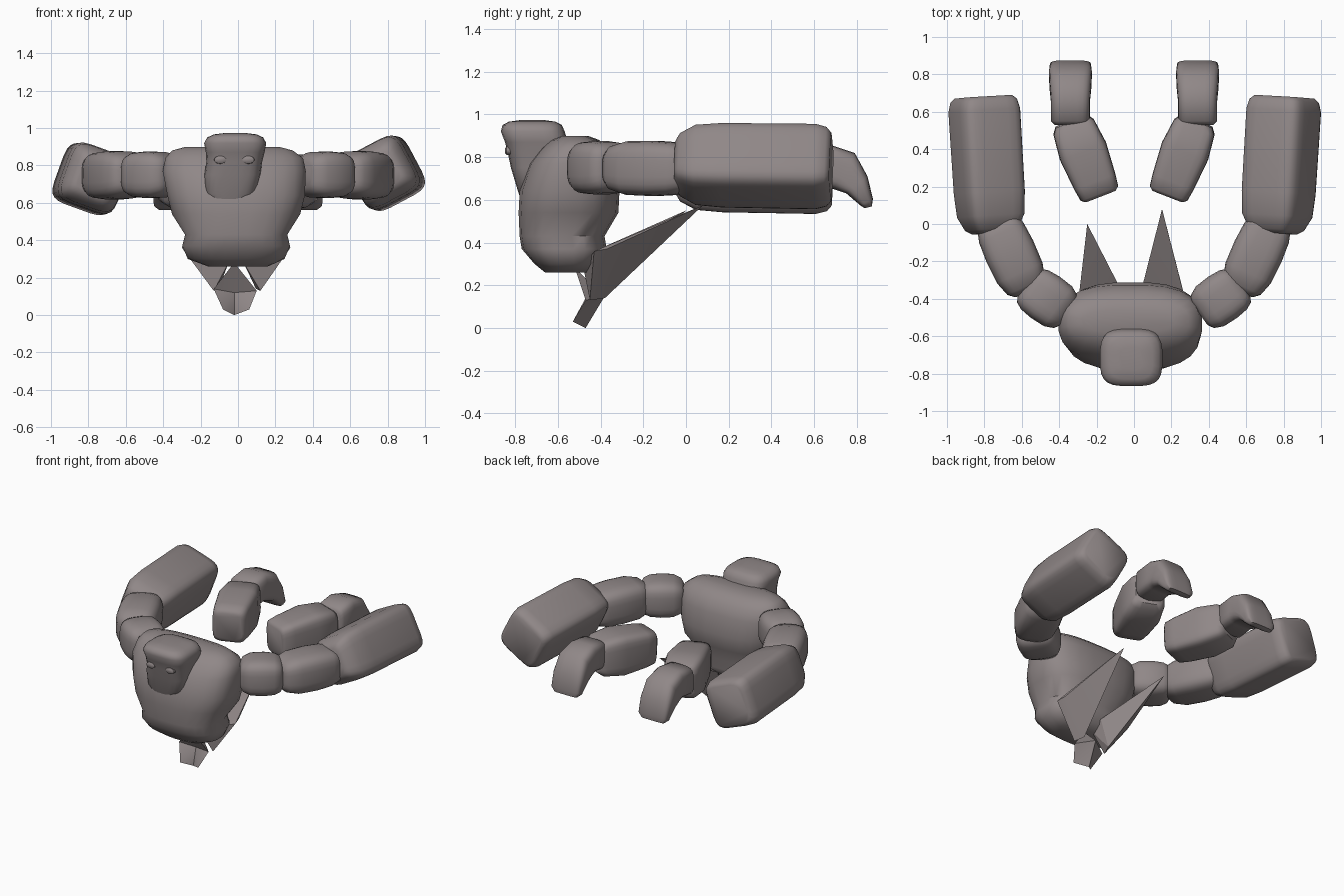
import bpy, bmesh, math
from mathutils import Vector

old = bpy.data.objects.get("Cube")
if old:
    bpy.data.objects.remove(old)

stone = bpy.data.materials.new("warm_grey_stone")
stone.use_nodes = True
COLOUR = (0.28, 0.245, 0.245, 1)
stone.diffuse_color = COLOUR
stone.node_tree.nodes["Principled BSDF"].inputs["Base Color"].default_value = COLOUR


def finish(name, bm, angle=50):
    bmesh.ops.recalc_face_normals(bm, faces=bm.faces)
    mesh = bpy.data.meshes.new(name)
    bm.to_mesh(mesh)
    bm.free()
    mesh.materials.append(stone)
    ob = bpy.data.objects.new(name, mesh)
    bpy.context.collection.objects.link(ob)
    bpy.ops.object.select_all(action='DESELECT')
    ob.select_set(True)
    bpy.context.view_layer.objects.active = ob
    bpy.ops.object.shade_smooth_by_angle(angle=math.radians(angle))


def loft(name, rings, power=4, side=1, count=24):
    """Skin rounded-square rings, each given as centre and two half axes."""
    bm = bmesh.new()
    loops = []
    for centre, u, v in rings:
        loop = []
        for i in range(count):
            a = math.tau * (i + 0.5) / count
            c, s = math.cos(a), math.sin(a)
            p = (Vector(centre)
                 + Vector(u) * math.copysign(abs(c) ** (2 / power), c)
                 + Vector(v) * math.copysign(abs(s) ** (2 / power), s))
            loop.append(bm.verts.new((p.x * side, p.y, p.z)))
        loops.append(loop)
    for a, b in zip(loops, loops[1:]):
        for i in range(count):
            j = (i + 1) % count
            bm.faces.new((a[i], a[j], b[j], b[i]))
    bm.faces.new(loops[0])
    bm.faces.new(loops[-1])
    finish(name, bm)


def upright(name, table, power):
    """Stack level rings: z, centre x, centre y, half width, half depth."""
    loft(name, [((x, y, z), (w, 0, 0), (0, d, 0)) for z, x, y, w, d in table], power)


def limb(name, start, end, w, h, roll, profile, side, power=4):
    """Block from start to end; profile holds (fraction, scale)."""
    a, b = Vector(start), Vector(end)
    axis = (b - a).normalized()
    across = axis.cross(Vector((0, 0, 1))).normalized()
    up = across.cross(axis)
    r = math.radians(roll)
    u = across * math.cos(r) + up * math.sin(r)
    v = up * math.cos(r) - across * math.sin(r)
    loft(name, [(a.lerp(b, t), u * w * k, v * h * k) for t, k in profile], power, side)


def hull(name, points, angle=30):
    bm = bmesh.new()
    for p in points:
        bm.verts.new(p)
    res = bmesh.ops.convex_hull(bm, input=bm.verts)
    loose = [g for g in res["geom_interior"] if isinstance(g, bmesh.types.BMVert)]
    bmesh.ops.delete(bm, geom=loose, context='VERTS')
    finish(name, bm, angle)


def scoop(name, rim, hollow, back):
    """Bowl whose rim fans in to a hollow point and out to a back point."""
    bm = bmesh.new()
    ring = [bm.verts.new(p) for p in rim]
    for point in (hollow, back):
        apex = bm.verts.new(point)
        for i, vert in enumerate(ring):
            bm.faces.new((ring[i - 1], vert, apex))
    finish(name, bm, 60)


# Barrel chest with a narrow waist
upright("torso", [
    (0.26, 0, -0.56, 0.16, 0.10), (0.30, -0.01, -0.56, 0.26, 0.15),
    (0.37, -0.01, -0.57, 0.29, 0.20), (0.43, -0.01, -0.58, 0.275, 0.20),
    (0.54, -0.01, -0.55, 0.345, 0.235), (0.64, -0.01, -0.545, 0.37, 0.235),
    (0.77, -0.02, -0.53, 0.385, 0.205), (0.84, -0.02, -0.52, 0.37, 0.16),
    (0.88, -0.03, -0.52, 0.325, 0.115), (0.90, -0.03, -0.52, 0.25, 0.06)], 2.7)

# Blocky head with a heavy brow, sunk into the shoulders
upright("head", [
    (0.62, -0.05, -0.70, 0.10, 0.08), (0.65, -0.04, -0.69, 0.14, 0.10),
    (0.75, -0.03, -0.69, 0.15, 0.13), (0.82, -0.02, -0.69, 0.15, 0.145),
    (0.87, -0.015, -0.70, 0.158, 0.148), (0.92, -0.015, -0.717, 0.167, 0.15),
    (0.95, -0.015, -0.72, 0.15, 0.14), (0.966, -0.015, -0.72, 0.115, 0.11),
    (0.973, -0.015, -0.72, 0.06, 0.06)], 3.5)

for label, x in (("left", 0.055), ("right", -0.095)):
    loft(label + "_eye", [((x, y, 0.83), (w, 0, 0), (0, 0, w * 0.65))
                          for y, w in ((-0.82, 0.033), (-0.84, 0.032), (-0.847, 0.018))], 2)

# Arms and detached legs, in pairs
ROUND = [(0, 0.55), (0.07, 0.8), (0.25, 0.97), (0.55, 1), (0.8, 0.95), (0.94, 0.82), (1, 0.6)]
FIST = [(0, 0.55), (0.03, 0.74), (0.13, 0.94), (0.3, 0.99), (0.9, 1), (0.97, 0.93), (1, 0.8)]
THIGH = [(0, 0.7), (0.04, 0.86), (0.2, 0.94), (0.6, 1.05), (0.92, 0.92), (1, 0.72)]
for label, side, roll, drop in (("left", 1, 28, 0), ("right", -1, 20, 0.03)):
    limb(label + "_upper_arm", (0.35, -0.48, 0.75), (0.575, -0.32, 0.75),
         0.135, 0.125, 0, ROUND, side, 3.5)
    limb(label + "_elbow", (0.565, -0.36, 0.75), (0.745, 0.03, 0.745),
         0.138, 0.13, 0, ROUND, side, 3.5)
    limb(label + "_forearm", (0.76, -0.05, 0.765 - drop), (0.805, 0.68, 0.755 - drop),
         0.168, 0.168, roll, FIST, side, 5)
    limb(label + "_leg", (0.18, 0.15, 0.70), (0.335, 0.55, 0.72),
         0.126, 0.135, 0, THIGH, side, 5)
    # Foot bends over and points down at the toe
    loft(label + "_foot", [((0.34, y, z), (w, 0, 0), (0, dy, dz)) for y, z, w, dy, dz in (
        (0.53, 0.74, 0.085, 0, 0.08), (0.55, 0.745, 0.105, 0, 0.10),
        (0.66, 0.76, 0.105, 0.01, 0.10), (0.74, 0.735, 0.112, 0.05, 0.085),
        (0.80, 0.67, 0.115, 0.05, 0.04), (0.845, 0.59, 0.11, 0.03, 0.015),
        (0.853, 0.565, 0.085, 0.017, 0.004))], 4, side)

# Hollow groin plate ending in a blunt point
scoop("groin_plate", [
    (-0.02, -0.52, 0.28), (-0.13, -0.47, 0.14), (-0.08, -0.53, 0.03),
    (-0.02, -0.47, 0.0), (0.06, -0.53, 0.03), (0.10, -0.47, 0.13)],
    (-0.02, -0.44, 0.12), (0, -0.38, 0.15))

# Sharp blades sweeping back and up from the waist
for label, tip, outer, low, inner in (
        ("left", (0.15, 0.08, 0.575), 0.28, 0.12, 0.03),
        ("right", (-0.25, 0.0, 0.55), -0.30, -0.13, -0.05)):
    hull(label + "_hip_blade", [
        tip, (outer, -0.43, 0.36), (outer * 0.95, -0.37, 0.37),
        (low, -0.45, 0.13), (low * 0.8, -0.38, 0.14),
        (inner, -0.39, 0.33), (inner, -0.48, 0.28)], 20)
